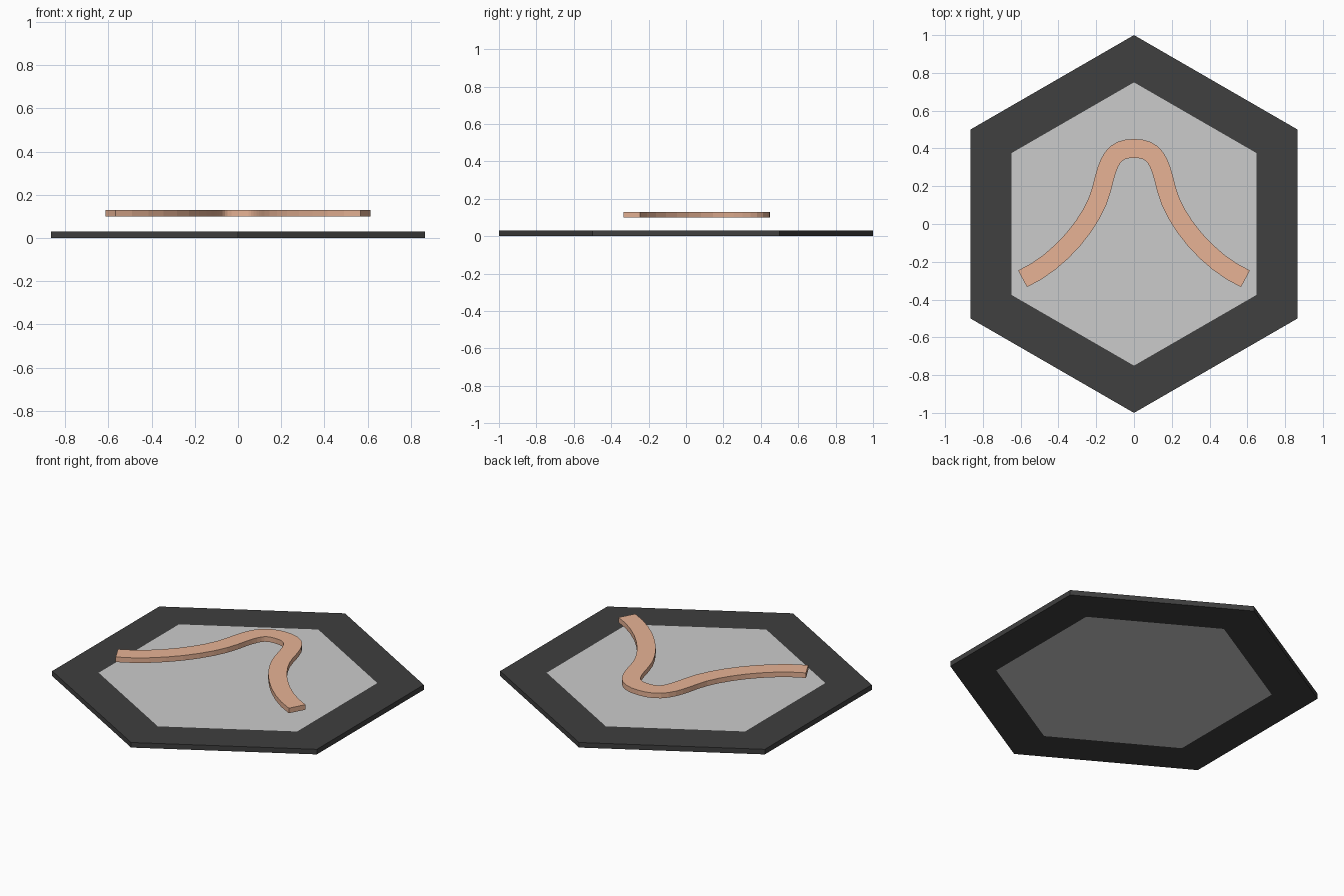
import bpy, bmesh, math
from mathutils import Vector

if "Cube" in bpy.data.objects:
    bpy.data.objects.remove(bpy.data.objects["Cube"])


def material(name, rgb):
    m = bpy.data.materials.new(name)
    m.diffuse_color = (*rgb, 1)
    m.use_nodes = True
    m.node_tree.nodes["Principled BSDF"].inputs["Base Color"].default_value = m.diffuse_color
    return m


def finish(name, bm, mat=None):
    bmesh.ops.recalc_face_normals(bm, faces=bm.faces)
    me = bpy.data.meshes.new(name)
    bm.to_mesh(me)
    bm.free()
    if mat:
        me.materials.append(mat)
    ob = bpy.data.objects.new(name, me)
    bpy.context.collection.objects.link(ob)
    return ob


def band(name, outer, inner, z0, z1, mat, closed):
    """Flat strip of rectangular section between two matching outlines."""
    bm = bmesh.new()
    rings = [[bm.verts.new((p.x, p.y, z)) for p, z in
              ((o, z0), (o, z1), (i, z1), (i, z0))]
             for o, i in zip(outer, inner)]
    pairs = list(zip(rings, rings[1:]))
    if closed:
        pairs.append((rings[-1], rings[0]))
    else:
        bm.faces.new(rings[0])
        bm.faces.new(rings[-1])
    for a, b in pairs:
        for k in range(4):
            n = (k + 1) % 4
            bm.faces.new((a[k], a[n], b[n], b[k]))
    return finish(name, bm, mat)


def hexagon(r):
    return [Vector((r * math.sin(k * math.pi / 3), r * math.cos(k * math.pi / 3)))
            for k in range(6)]


def bezier(a, b, c, d, n):
    a, b, c, d = map(Vector, (a, b, c, d))
    return [a * (1 - t)**3 + b * 3 * t * (1 - t)**2 + c * 3 * t * t * (1 - t) + d * t**3
            for t in (k / n for k in range(n + 1))]


THICK = 0.03
black = material("black", (0.05, 0.05, 0.05))
copper = material("copper", (0.8, 0.45, 0.3))

# Black hexagonal border
band("hex_border", hexagon(1.0), hexagon(0.75), 0, THICK, black, True)

# Grey panel filling the border
bm = bmesh.new()
face = bm.faces.new([bm.verts.new((p.x, p.y, 0)) for p in hexagon(0.75)])
top = bmesh.ops.extrude_face_region(bm, geom=[face], use_keep_orig=True)["geom"]
bmesh.ops.translate(bm, vec=(0, 0, THICK),
                    verts=[v for v in top if isinstance(v, bmesh.types.BMVert)])
finish("hex_panel", bm)

# Bell-shaped curve floating above the panel: left half, then mirrored
half = bezier((-0.59, -0.29), (-0.39, -0.2), (-0.21, 0.02), (-0.17, 0.19), 8)
half += bezier((-0.17, 0.19), (-0.135, 0.34), (-0.11, 0.40), (0, 0.40), 8)[1:]
path = half + [Vector((-p.x, p.y)) for p in reversed(half[:-1])]
left, right = [], []
for k, p in enumerate(path):
    t = (path[min(k + 1, len(path) - 1)] - path[max(k - 1, 0)]).normalized()
    side = Vector((-t.y, t.x)) * 0.05
    left.append(p + side)
    right.append(p - side)
band("bell_curve", left, right, 0.10, 0.13, copper, False)
